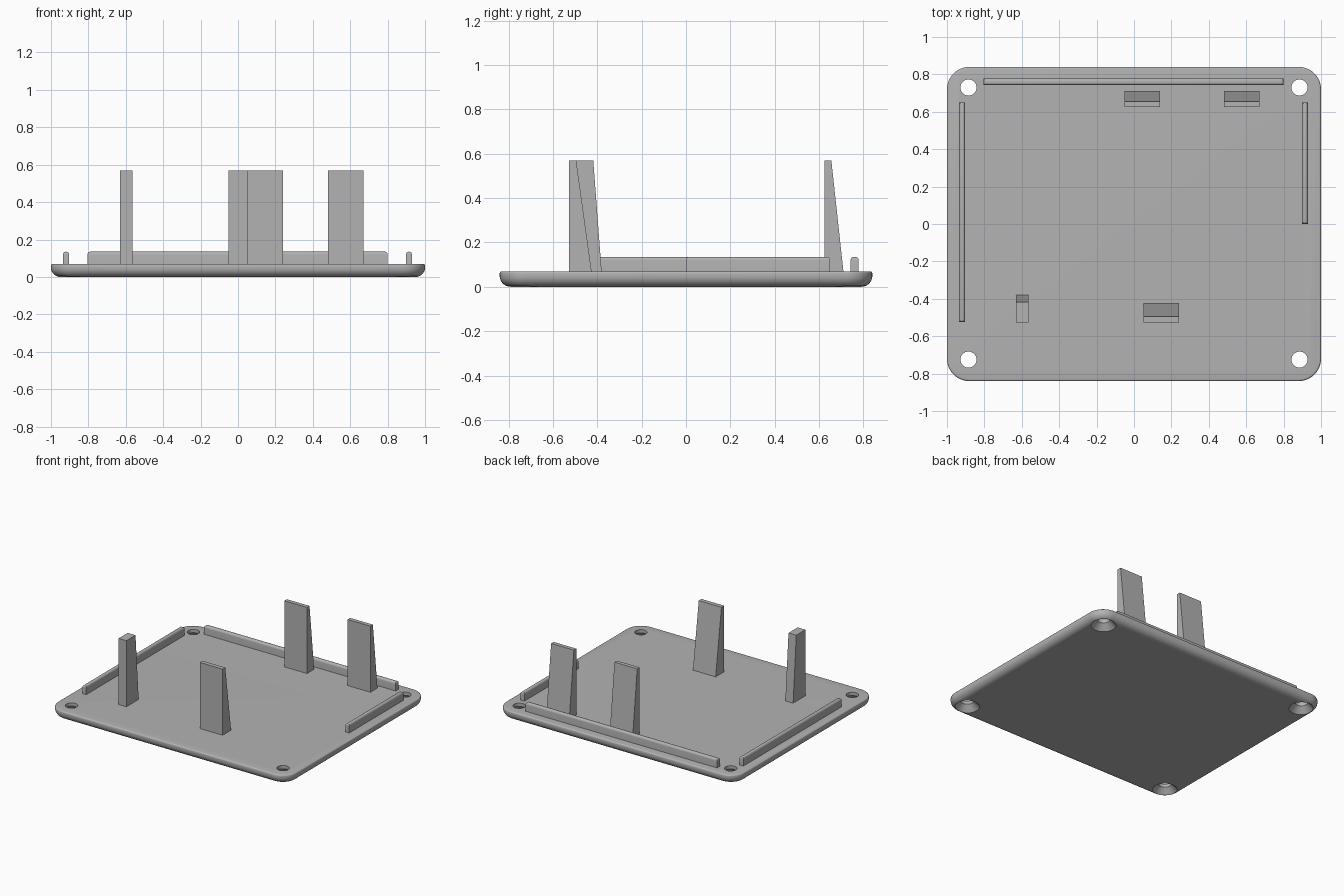
import bpy
import bmesh
from math import cos, sin, pi

if "Cube" in bpy.data.objects:
    bpy.data.objects.remove(bpy.data.objects["Cube"], do_unlink=True)

grey = bpy.data.materials.new("plain_grey")
grey.use_nodes = True
GREY = (0.45, 0.45, 0.45, 1)
grey.diffuse_color = GREY
grey.node_tree.nodes["Principled BSDF"].inputs["Base Color"].default_value = GREY

HALF_X, HALF_Y, TOP = 1.0, 0.84, 0.07


def finish(name, bm):
    bmesh.ops.recalc_face_normals(bm, faces=bm.faces)
    mesh = bpy.data.meshes.new(name)
    bm.to_mesh(mesh)
    bm.free()
    mesh.materials.append(grey)
    obj = bpy.data.objects.new(name, mesh)
    bpy.context.collection.objects.link(obj)
    return obj


def smooth(obj):
    bpy.ops.object.select_all(action="DESELECT")
    obj.select_set(True)
    bpy.context.view_layer.objects.active = obj
    bpy.ops.object.shade_smooth_by_angle(angle=pi / 6)


def loft(bm, rings):
    """Skin closed rings of equal length and cap both ends."""
    loops = [[bm.verts.new(p) for p in ring] for ring in rings]
    for a, b in zip(loops, loops[1:]):
        for i in range(len(a)):
            j = (i + 1) % len(a)
            bm.faces.new((a[i], a[j], b[j], b[i]))
    bm.faces.new(loops[0][::-1])
    bm.faces.new(loops[-1])


def rounded_ring(inset, z, radius=0.12, steps=10):
    r = radius - inset
    ring = []
    for k, (sx, sy) in enumerate(((1, 1), (-1, 1), (-1, -1), (1, -1))):
        for i in range(steps + 1):
            a = (k + i / steps) * pi / 2
            ring.append((sx * (HALF_X - radius) + r * cos(a),
                         sy * (HALF_Y - radius) + r * sin(a), z))
    return ring


# Base plate: large fillet below, small one above
FILLET, LIP = 0.05, 0.01
profile = [(FILLET * (1 - sin(i * pi / 16)), FILLET * (1 - cos(i * pi / 16)))
           for i in range(9)]
profile += [(LIP * (1 - cos(i * pi / 8)), TOP - LIP * (1 - sin(i * pi / 8)))
            for i in range(5)]
bm = bmesh.new()
loft(bm, [rounded_ring(inset, z) for inset, z in profile])
plate = finish("base_plate", bm)

# Countersunk screw holes in the corners
bm = bmesh.new()
for x in (-0.885, 0.885):
    for y in (-0.725, 0.73):
        loft(bm, [[(x + r * cos(i * pi / 16), y + r * sin(i * pi / 16), z)
                   for i in range(32)]
                  for r, z in ((0.095, -0.01), (0.043, 0.045), (0.043, 0.1))])
cutter = finish("screw_hole_cutter", bm)
cutter.hide_render = True
cut = plate.modifiers.new("screw_holes", "BOOLEAN")
cut.operation = "DIFFERENCE"
cut.solver = "EXACT"
cut.object = cutter
smooth(plate)
bpy.ops.object.modifier_apply(modifier=cut.name)
bpy.data.objects.remove(cutter, do_unlink=True)
smooth(plate)


# Locating rails with rounded tops
def rail(name, x0, x1, y0, y1):
    bm = bmesh.new()
    loft(bm, [[(x0, y0, z), (x1, y0, z), (x1, y1, z), (x0, y1, z)]
              for z in (TOP - 0.01, 0.135)])
    top = [e for e in bm.edges if all(v.co.z > TOP for v in e.verts)]
    bmesh.ops.bevel(bm, geom=top, offset=0.015, segments=5, profile=0.5,
                    affect="EDGES")
    smooth(finish(name, bm))


rail("back_rail", -0.805, 0.8, 0.742, 0.778)
rail("right_rail", -0.935, -0.903, -0.525, 0.65)
rail("left_rail", 0.898, 0.93, 0, 0.65)


# Support posts: upright front face, sloping back face
def post(name, x0, x1, front, back_low, back_high):
    bm = bmesh.new()
    loft(bm, [[(x0, front, z), (x1, front, z), (x1, back, z), (x0, back, z)]
              for z, back in ((TOP - 0.005, back_low), (0.57, back_high))])
    finish(name, bm)


post("front_right_post", -0.63, -0.565, -0.527, -0.38, -0.418)
post("front_left_post", 0.05, 0.24, -0.527, -0.425, -0.495)
post("back_middle_post", -0.05, 0.14, 0.625, 0.71, 0.655)
post("back_left_post", 0.48, 0.67, 0.625, 0.71, 0.655)
